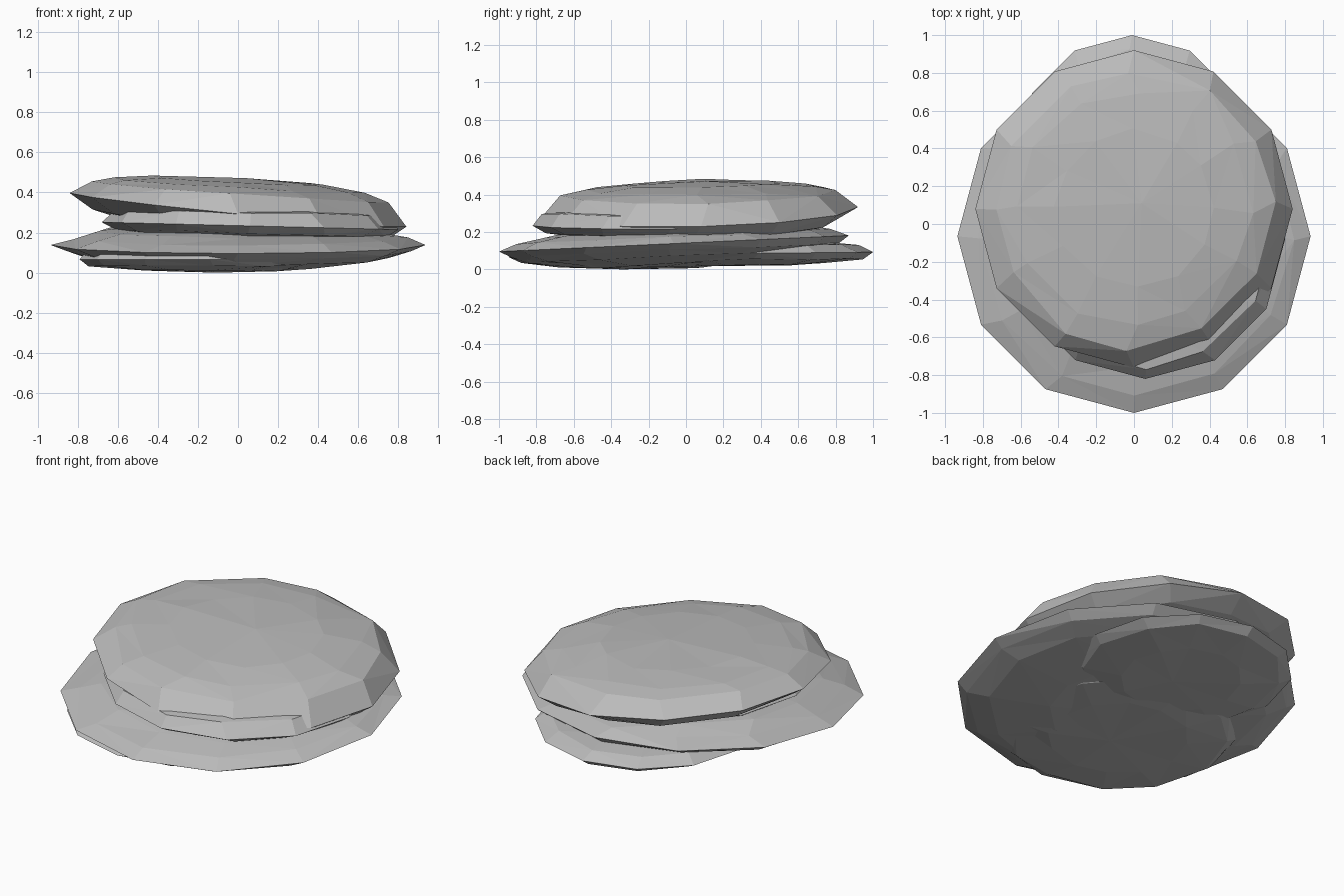
import bpy, bmesh, math, random
from mathutils import Vector

cube = bpy.data.objects.get("Cube")
if cube:
    bpy.data.objects.remove(cube, do_unlink=True)

GREY = (0.5, 0.5, 0.5, 1.0)
stone = bpy.data.materials.new("stone grey")
stone.use_nodes = True
stone.diffuse_color = GREY
bsdf = stone.node_tree.nodes["Principled BSDF"]
bsdf.inputs["Base Color"].default_value = GREY
bsdf.inputs["Roughness"].default_value = 0.9

SIDES = 12


def slab(name, centre, radius, tilt, rings, top, bottom, seed, level=0):
    """Flat faceted rock: rings of (radius factor, height) from upper to lower,
    closed by a centre point at each end and tilted along x and y.
    Level is how far the tilt fades out toward the top."""
    rng = random.Random(seed)
    bm = bmesh.new()
    cx, cy, cz = centre

    def point(x, y, z):
        lean = 1 - level * max(z, 0) / top
        return bm.verts.new(Vector((cx + x, cy + y, cz + z + lean * (tilt[0] * x + tilt[1] * y))))

    loops = []
    for factor, height in rings:
        loop = []
        for i in range(SIDES):
            a = 2 * math.pi * i / SIDES
            r = radius * factor
            h = height
            # the outer rim stays regular, the inner rings are chipped
            if factor < 1:
                a += rng.uniform(-0.06, 0.06)
                r *= rng.uniform(0.97, 1.02)
                h += rng.uniform(-0.006, 0.006)
            loop.append(point(r * math.cos(a), r * math.sin(a), h))
        loops.append(loop)

    cap_top = point(0.04, 0.03, top)
    cap_bottom = point(0.03, -0.04, bottom)
    for i in range(SIDES):
        j = (i + 1) % SIDES
        bm.faces.new((cap_top, loops[0][i], loops[0][j]))
        bm.faces.new((cap_bottom, loops[-1][j], loops[-1][i]))
        for upper, lower in zip(loops, loops[1:]):
            bm.faces.new((upper[i], lower[i], lower[j], upper[j]))
    bmesh.ops.triangulate(bm, faces=[f for f in bm.faces if len(f.verts) > 3])
    bmesh.ops.recalc_face_normals(bm, faces=bm.faces)
    mesh = bpy.data.meshes.new(name)
    bm.to_mesh(mesh)
    bm.free()
    mesh.materials.append(stone)
    obj = bpy.data.objects.new(name, mesh)
    bpy.context.collection.objects.link(obj)
    return obj


# Two small stones at the base, one to the back and one to the front
back_base = slab("back_base_stone", (-0.01, 0.39, 0.088), 0.61, (0, 0.01),
                 [(0.55, 0.06), (0.86, 0.04), (1, 0), (0.9, -0.035), (0.55, -0.06)],
                 0.07, -0.066, 1)
front_base = slab("front_base_stone", (-0.14, -0.3, 0.068), 0.65, (0, 0),
                  [(0.6, 0.06), (0.94, 0.035), (1, 0), (0.92, -0.03), (0.6, -0.055)],
                  0.07, -0.066, 2)

# Wide lower stone, raised toward the back
wide = slab("wide_lower_stone", (0, -0.065, 0.14), 0.935, (0, 0.046),
            [(0.55, 0.09), (0.75, 0.068), (0.9, 0.034), (1, 0),
             (0.94, -0.035), (0.82, -0.068), (0.45, -0.11)],
            0.1, -0.12, 3)

# Middle stone, showing mostly at the front
middle = slab("middle_stone", (0.06, -0.08, 0.235), 0.74, (-0.025, 0),
              [(0.6, 0.1), (0.92, 0.068), (1, 0), (0.92, -0.035), (0.6, -0.07)],
              0.11, -0.08, 4)

# Broad top stone, leaning down toward the right-hand side
broad_top = slab("broad_top_stone", (0, 0.08, 0.315), 0.84, (-0.1, 0.024),
                 [(0.5, 0.145), (0.74, 0.122), (0.88, 0.092), (1, 0),
                  (0.87, -0.07), (0.7, -0.1), (0.45, -0.115)],
                 0.16, -0.12, 5, level=0.5)

# Rest the stack on the ground
stones = [back_base, front_base, wide, middle, broad_top]
lowest = min(v.co.z for o in stones for v in o.data.vertices)
for o in stones:
    for v in o.data.vertices:
        v.co.z -= lowest
